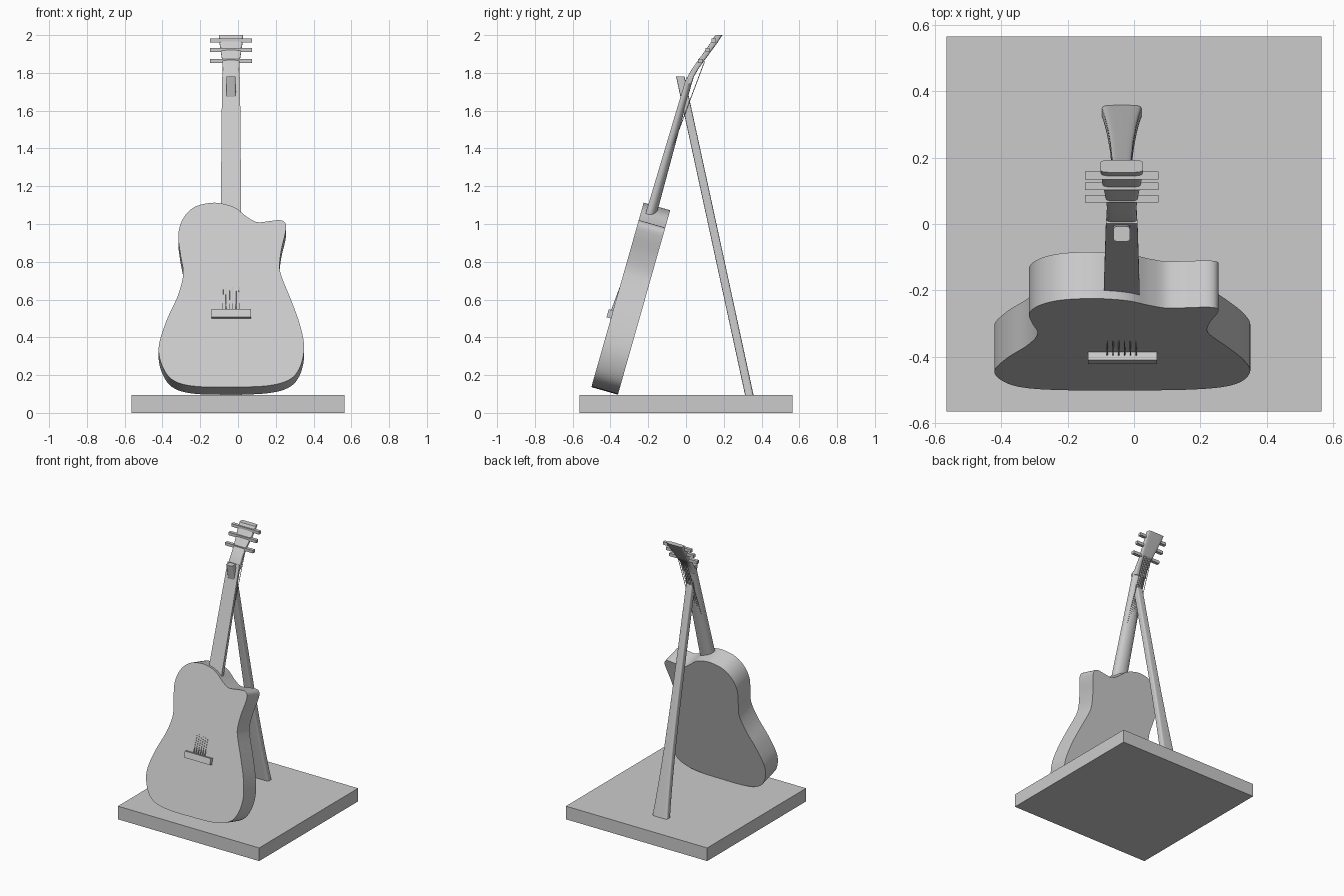
import bpy, bmesh, math
from mathutils import Matrix, Vector

if "Cube" in bpy.data.objects:
    bpy.data.objects.remove(bpy.data.objects["Cube"])

grey = bpy.data.materials.new("light grey")
grey.diffuse_color = (0.6, 0.6, 0.6, 1)
grey.use_nodes = True
grey.node_tree.nodes["Principled BSDF"].inputs["Base Color"].default_value = grey.diffuse_color

CX = -0.037                      # centre line of neck, headstock and leg
# Leaning frame: x across, y into the body, z up along the body
LEAN = Matrix.Translation((0, -0.5, 0.14)) @ Matrix.Rotation(math.radians(-15.84), 4, 'X')


def finish(name, bm, matrix=None, angle=35):
    bmesh.ops.recalc_face_normals(bm, faces=bm.faces[:])
    me = bpy.data.meshes.new(name)
    bm.to_mesh(me)
    bm.free()
    me.materials.append(grey)
    ob = bpy.data.objects.new(name, me)
    bpy.context.collection.objects.link(ob)
    if matrix:
        ob.matrix_world = matrix
    bpy.ops.object.select_all(action='DESELECT')
    ob.select_set(True)
    bpy.context.view_layer.objects.active = ob
    bpy.ops.object.shade_smooth_by_angle(angle=math.radians(angle))
    return ob


def loft(name, rings, matrix=None, angle=35):
    """Skin a stack of equal-length rings and cap both ends."""
    bm = bmesh.new()
    vs = [[bm.verts.new(p) for p in ring] for ring in rings]
    n = len(vs[0])
    for a, b in zip(vs, vs[1:]):
        for i in range(n):
            j = (i + 1) % n
            bm.faces.new((a[i], a[j], b[j], b[i]))
    bm.faces.new(vs[0])
    bm.faces.new(vs[-1])
    return finish(name, bm, matrix, angle)


def box(name, centre, size, matrix=None):
    bm = bmesh.new()
    bmesh.ops.create_cube(bm, size=1, matrix=Matrix.Translation(centre) @ Matrix.Diagonal((*size, 1)))
    return finish(name, bm, matrix)


def rounded(y, z, w, d, n=32, power=0.35):
    """Horizontal rounded-rectangle ring."""
    ring = []
    for i in range(n):
        a = 2 * math.pi * (i + 0.5) / n
        c, s = math.cos(a), math.sin(a)
        ring.append((CX + w / 2 * math.copysign(abs(c) ** power, c),
                     y + d / 2 * math.copysign(abs(s) ** power, s), z))
    return ring


def smooth_loop(pts, steps=5):
    """Closed Catmull-Rom curve through the points."""
    out, n = [], len(pts)
    for i in range(n):
        p0, p1, p2, p3 = (Vector(pts[(i + k) % n]) for k in (-1, 0, 1, 2))
        for s in range(steps):
            t = s / steps
            out.append(0.5 * (2 * p1 + (p2 - p0) * t + (2 * p0 - 5 * p1 + 4 * p2 - p3) * t * t
                              + (3 * p1 - p0 - 3 * p2 + p3) * t ** 3))
    return out


# Square base
box("base", (0, 0, 0.0475), (1.13, 1.13, 0.095))

# Guitar body with cutaway: (x, height) outline pushed back through the depth
outline = [(-.03, .137), (.15, .143), (.265, .172), (.325, .235), (.35, .345), (.327, .47),
           (.28, .6), (.235, .71), (.22, .775), (.23, .865), (.25, .95), (.253, 1.0),
           (.225, 1.02), (.165, 1.015), (.1, 1.01), (.045, 1.04), (-.01, 1.083),
           (-.07, 1.105), (-.14, 1.112), (-.23, 1.09), (-.29, 1.03), (-.316, .945),
           (-.305, .84), (-.29, .735), (-.32, .617), (-.38, .485), (-.42, .345),
           (-.395, .235), (-.335, .168), (-.22, .14)]
curve = [(p.x, (p.y - 0.14) / 0.962) for p in smooth_loop(outline)]
loft("body", [[(x, d, v) for x, v in curve] for d in (0, 0.146)], LEAN)

# Bridge
box("bridge", (-0.035, -0.007, 0.396), (0.208, 0.034, 0.044), LEAN)


# Neck: flat front, rounded back
def neck_ring(y, z, w, d, n=16):
    return [(CX + w / 2 * math.cos(math.pi * i / n),
             y + d * (0.3 + 0.7 * math.sin(math.pi * i / n)), z) for i in range(n + 1)] + \
           [(CX - w / 2, y, z), (CX + w / 2, y, z)]


loft("neck", [neck_ring(.025, .93, .109, .058), neck_ring(.036, 1.71, .095, .036)], LEAN)

# Headstock, bent back and flaring to the top
loft("headstock", [rounded(y, z, w, d) for y, z, w, d in (
    (.012, 1.74, .092, .034), (.025, 1.78, .092, .034), (.048, 1.82, .088, .034),
    (.08, 1.865, .093, .034), (.12, 1.92, .112, .035), (.15, 1.962, .123, .036),
    (.174, 2.0, .129, .037))])

# Tuning bars across the headstock
for i, (y, z) in enumerate(((.076, 1.863), (.114, 1.922), (.146, 1.972))):
    box(f"tuning_bar_{i + 1}", (CX, y, z), (0.222, 0.023, 0.021))

# Rear stand leg, flared at the foot, passing through the neck
leg = []
for z, w in ((.09, .12), (.2, .104), (.35, .088), (.55, .072), (.8, .06), (1.2, .052), (1.78, .05)):
    leg.append(rounded(0.335 - 0.365 * (z - 0.095) / 1.685, z, w, 0.045))
loft("stand_leg", leg)

# Strings running straight from the bridge to the back of the headstock
for i in range(6):
    k = i / 5 - 0.5
    a = Vector((CX + 0.088 * k, -0.398, 0.535))
    b = Vector((CX + 0.062 * k, 0.098, 1.86))
    bm = bmesh.new()
    rot = (b - a).to_track_quat('Z', 'Y').to_matrix().to_4x4()
    bmesh.ops.create_cone(bm, cap_ends=True, segments=8, radius1=0.002, radius2=0.002,
                          depth=(b - a).length, matrix=Matrix.Translation((a + b) / 2) @ rot)
    finish(f"string_{i + 1}", bm, angle=50)

# Small string pins above the bridge
for i in range(6):
    box(f"string_pin_{i + 1}", (CX + 0.088 * (i / 5 - 0.5), -0.004, 0.432), (0.004, 0.008, 0.036), LEAN)
